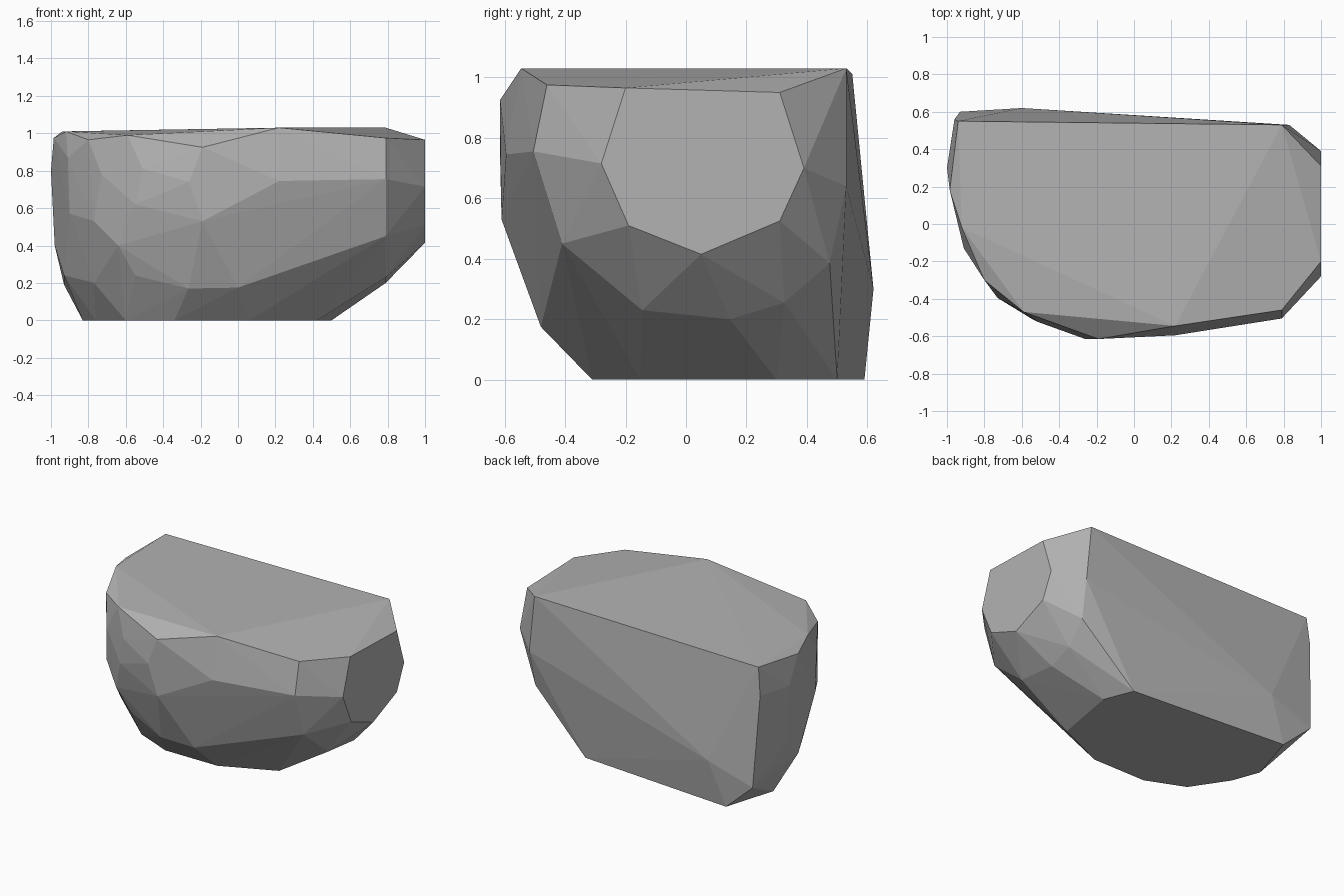
import bpy
import bmesh
import math

# Remove the default cube only
default_cube = bpy.data.objects.get("Cube")
if default_cube:
    bpy.data.objects.remove(default_cube, do_unlink=True)


def make_material(name, colour):
    material = bpy.data.materials.new(name)
    material.use_nodes = True
    material.diffuse_color = colour
    shader = material.node_tree.nodes["Principled BSDF"]
    shader.inputs["Base Color"].default_value = colour
    shader.inputs["Roughness"].default_value = .9
    return material


def flat_outline(axis, level, outline):
    """Lift a two-dimensional outline onto a plane across the given axis."""
    if axis == "x":
        return [(level, a, b) for a, b in outline]
    return [(a, b, level) for a, b in outline]


def hull_object(name, corners, material):
    """Wrap a tight faceted skin round the corners and merge flat facets."""
    mesh = bpy.data.meshes.new(name)
    bm = bmesh.new()
    for corner in corners:
        bm.verts.new(corner)
    hull = bmesh.ops.convex_hull(bm, input=bm.verts[:])
    unused = [v for v in hull["geom_interior"] if isinstance(v, bmesh.types.BMVert)]
    bmesh.ops.delete(bm, geom=unused, context="VERTS")
    bmesh.ops.dissolve_limit(bm, angle_limit=math.radians(.5),
                             verts=bm.verts[:], edges=bm.edges[:])
    bmesh.ops.recalc_face_normals(bm, faces=bm.faces[:])
    for face in bm.faces:
        face.smooth = False
    bm.to_mesh(mesh)
    bm.free()
    mesh.materials.append(material)
    rock = bpy.data.objects.new(name, mesh)
    bpy.context.scene.collection.objects.link(rock)
    return rock


# Flat ground contact (x, y)
ground_face = flat_outline("z", 0, [
    (.42, .5), (-.72, .59), (-.83, .23), (-.76, .04), (-.6, -.2),
    (-.34, -.31), (.06, -.31), (.42, -.15), (.5, .3)])

# Broad cleaved end (y, z)
cleaved_end = flat_outline("x", 1, [
    (-.2, .965), (.31, .95), (.39, .7), (.31, .525),
    (.05, .415), (-.19, .51), (-.28, .715)])

# Rim round the nearly level top
top_rim = [
    (.79, .53, 1.03), (.22, -.545, 1.03), (-.59, -.47, .99),
    (-.92, -.02, 1.01), (-.94, .55, 1.01), (-.985, .18, .975),
    (-.8, -.3, .965), (-.19, -.615, .925), (.79, -.46, .975)]

# Bulging front wall
front_wall = [
    (.79, -.505, .755), (.79, -.41, .45), (.22, -.595, .745),
    (-.19, -.61, .53), (-.26, -.615, .74), (-.51, -.525, .81),
    (-.55, -.505, .62), (-.73, -.395, .78), (-.64, -.42, .4),
    (0, -.48, .175), (-.265, -.465, .17), (-.55, -.385, .24)]

# Rounded end opposite the cleaved face
rounded_end = [
    (-.77, -.34, .53), (-.9, -.13, .57), (-.91, -.13, .87),
    (-.77, -.18, .2), (-.93, .1, .24), (-.98, .3, .4),
    (-1, .3, .8), (-.96, .56, .82)]

# Chipped underside below the cleaved face
chipped_underside = [
    (.79, -.145, .23), (.79, .145, .2), (.8, .325, .255),
    (.82, .475, .385), (.83, .53, .64)]

# Low ridge on the back wall
back_ridge = [(-.93, .6, .19), (-.6, .62, .3)]

stone_grey = make_material("stone grey", (.45, .45, .45, 1))
hull_object("boulder",
            ground_face + cleaved_end + top_rim + front_wall
            + rounded_end + chipped_underside + back_ridge,
            stone_grey)
